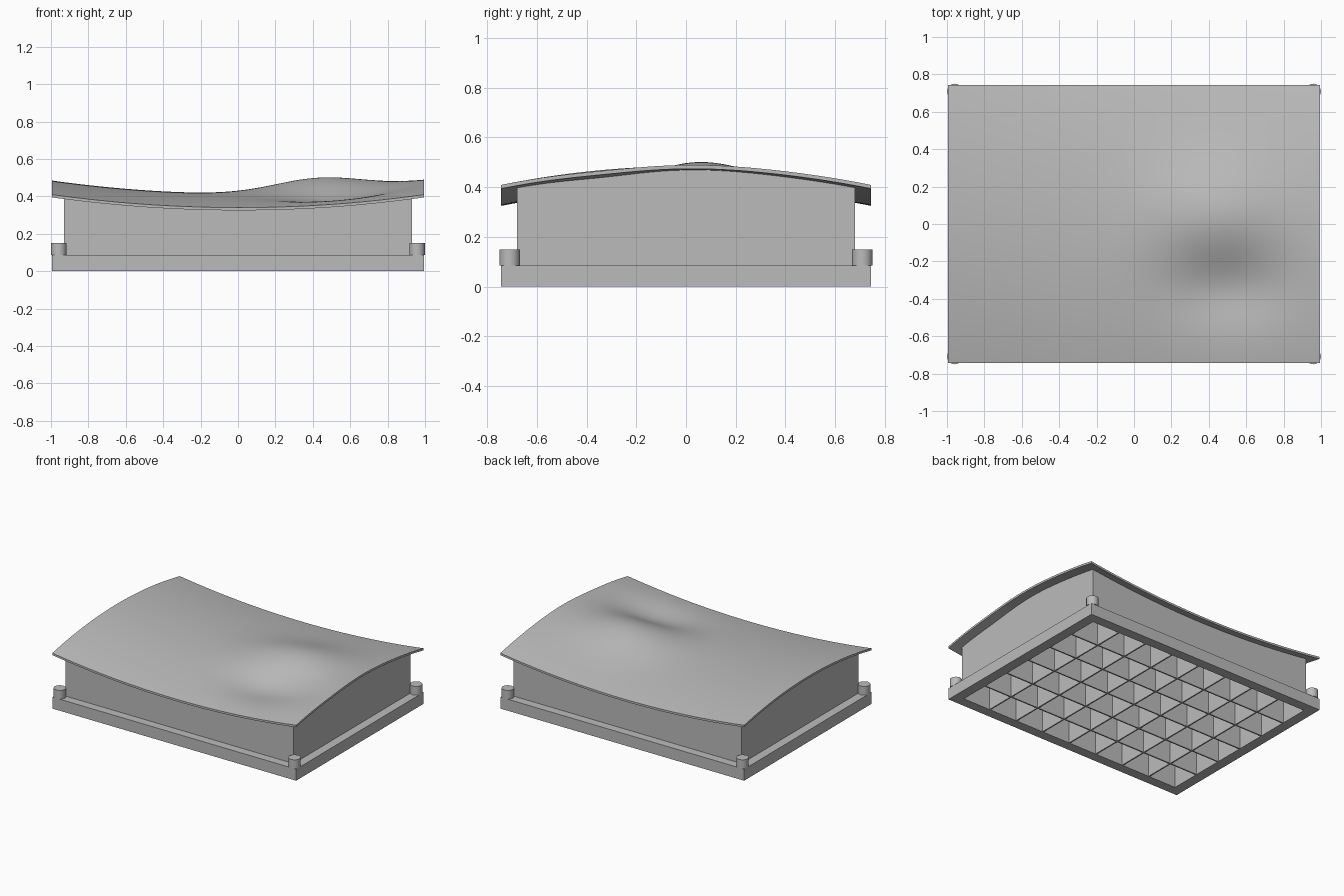
import bpy
import bmesh
from math import exp, radians

cube = bpy.data.objects.get("Cube")
if cube:
    bpy.data.objects.remove(cube, do_unlink=True)

# Main sizes
HX, HY = 0.995, 0.743        # half size of the base and panel
WX, WY = 0.93, 0.68          # half size of the walled box
BASE_H, SKIN, WALL = 0.085, 0.015, 0.01
COLS, ROWS = 8, 6

grey = bpy.data.materials.new("plain grey")
grey.use_nodes = True
grey.diffuse_color = (0.5, 0.5, 0.5, 1)
grey.node_tree.nodes["Principled BSDF"].inputs["Base Color"].default_value = (0.5, 0.5, 0.5, 1)


def hill(x, y, cx, cy, sx, sy):
    return exp(-0.5 * (((x - cx) / sx) ** 2 + ((y - cy) / sy) ** 2))


def surface(x, y):
    """Saddle with one bump and one dip beside it."""
    saddle = 0.415 + 0.07 * x * x - 0.075 * (y / HY) ** 2
    return (saddle + 0.073 * hill(x, y, 0.43, 0.06, 0.245, 0.2)
            - 0.05 * hill(x, y, 0.5, -0.34, 0.22, 0.14))


def finish(name, bm, smooth=False):
    bmesh.ops.recalc_face_normals(bm, faces=bm.faces[:])
    mesh = bpy.data.meshes.new(name)
    bm.to_mesh(mesh)
    bm.free()
    mesh.materials.append(grey)
    obj = bpy.data.objects.new(name, mesh)
    bpy.context.collection.objects.link(obj)
    if smooth:
        bpy.ops.object.select_all(action='DESELECT')
        obj.select_set(True)
        bpy.context.view_layer.objects.active = obj
        bpy.ops.object.shade_smooth_by_angle(angle=radians(35))
    return obj


def add_wall(bm, along_x, half, offset, bottom=0.0, steps=48):
    """Thin upright wall whose top follows the underside of the panel."""
    rings = []
    for i in range(steps + 1):
        t = -half + 2 * half * i / steps
        ring = []
        for side, top in ((-1, False), (1, False), (1, True), (-1, True)):
            s = offset + side * WALL / 2
            x, y = (t, s) if along_x else (s, t)
            z = surface(x, y) - SKIN * 0.9 if top else bottom
            ring.append(bm.verts.new((x, y, z)))
        rings.append(ring)
    for a, b in zip(rings, rings[1:]):
        for k in range(4):
            n = (k + 1) % 4
            bm.faces.new((a[k], a[n], b[n], b[k]))
    bm.faces.new(rings[0])
    bm.faces.new(rings[-1])


# Curved top panel
bm = bmesh.new()
bmesh.ops.create_grid(bm, x_segments=96, y_segments=72, size=1)
for v in bm.verts:
    x, y = v.co.x * HX, v.co.y * HY
    v.co = (x, y, surface(x, y))
skin = bmesh.ops.extrude_face_region(bm, geom=bm.faces[:], use_keep_orig=True)
for v in skin["geom"]:
    if isinstance(v, bmesh.types.BMVert):
        v.co.z -= SKIN
finish("curved_panel", bm, smooth=True)

# Base frame: an open rectangular ring
bm = bmesh.new()
loops = []
for hx, hy, z in ((HX, HY, 0), (HX, HY, BASE_H),
                  (WX - WALL, WY - WALL, BASE_H), (WX - WALL, WY - WALL, 0)):
    loops.append([bm.verts.new((sx * hx, sy * hy, z))
                  for sx, sy in ((-1, -1), (1, -1), (1, 1), (-1, 1))])
for i in range(4):
    a, b = loops[i], loops[(i + 1) % 4]
    for k in range(4):
        n = (k + 1) % 4
        bm.faces.new((a[k], a[n], b[n], b[k]))
finish("base_frame", bm)

# Outer walls of the box, resting inside the frame
edge_x, edge_y = WX - WALL / 2, WY - WALL / 2
bm = bmesh.new()
for s in (-1, 1):
    add_wall(bm, True, WX, s * edge_y, BASE_H)
    add_wall(bm, False, WY - WALL, s * edge_x, BASE_H)
finish("box_walls", bm)

# Crossing ribs that divide the open underside into cells
bm = bmesh.new()
for i in range(1, COLS):
    add_wall(bm, False, WY - WALL, -edge_x + 2 * edge_x * i / COLS)
for j in range(1, ROWS):
    add_wall(bm, True, WX - WALL, -edge_y + 2 * edge_y * j / ROWS)
finish("grid_ribs", bm)

# Round pegs on the corners of the frame
for sx, side in ((-1, "right"), (1, "left")):
    for sy, end in ((-1, "front"), (1, "back")):
        bm = bmesh.new()
        bmesh.ops.create_cone(bm, cap_ends=True, segments=32, radius1=0.041,
                              radius2=0.041, depth=0.065)
        bmesh.ops.translate(bm, verts=bm.verts[:],
                            vec=(sx * 0.958, sy * 0.709, BASE_H + 0.0325))
        finish(f"{end}_{side}_peg", bm, smooth=True)
